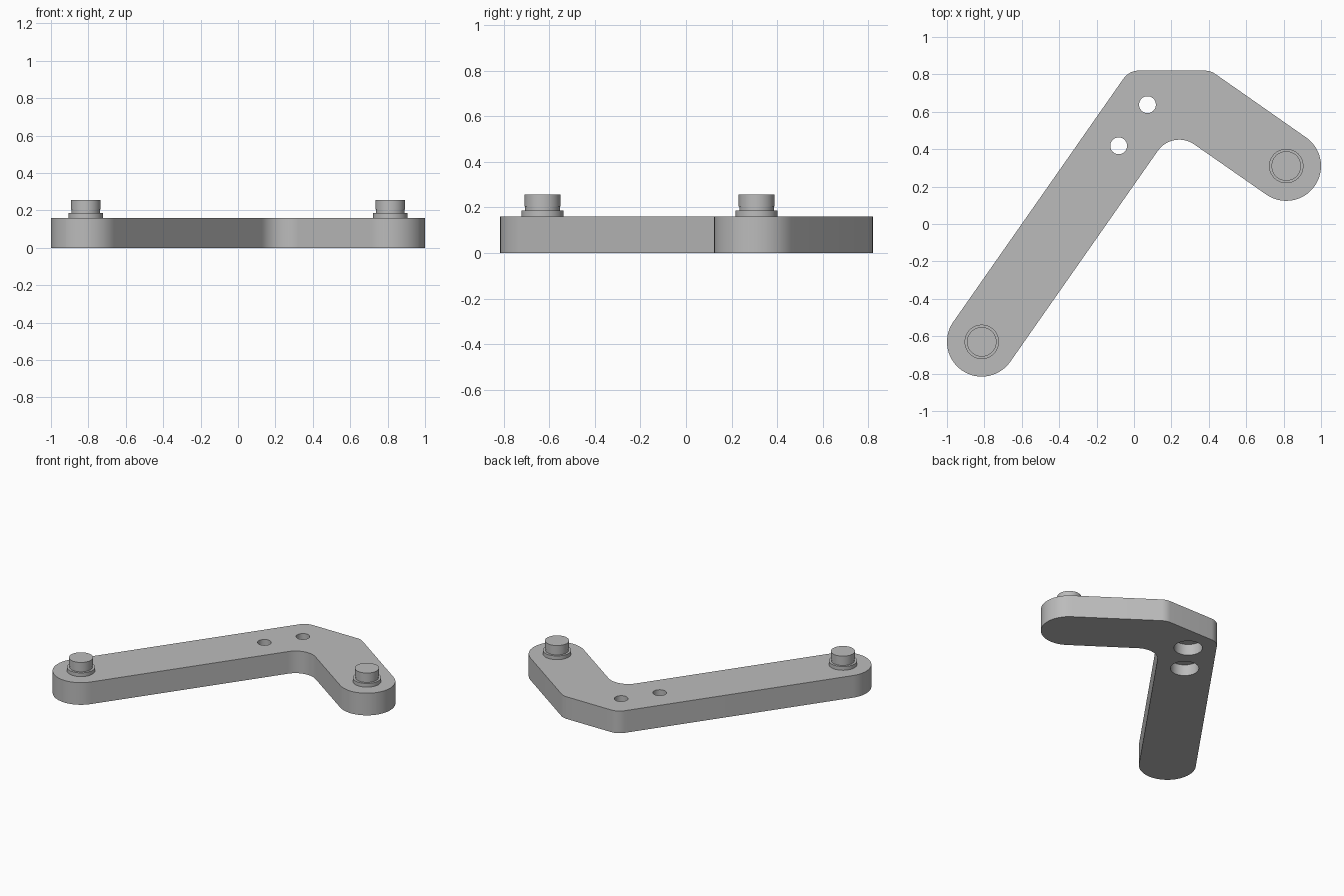
import bpy
import bmesh
from math import cos, sin, tan, pi, radians
from mathutils import Vector

if "Cube" in bpy.data.objects:
    bpy.data.objects.remove(bpy.data.objects["Cube"])

THICK = 0.16
END_R = 0.186
ENDS = {"long_arm": Vector((-0.814, -0.63)), "short_arm": Vector((0.814, 0.31))}

grey = bpy.data.materials.new("steel_grey")
grey.use_nodes = True
colour = (0.5, 0.5, 0.5, 1)
grey.diffuse_color = colour
grey.node_tree.nodes["Principled BSDF"].inputs["Base Color"].default_value = colour


def finish(bm, name):
    bmesh.ops.recalc_face_normals(bm, faces=bm.faces)
    mesh = bpy.data.meshes.new(name)
    bm.to_mesh(mesh)
    bm.free()
    mesh.materials.append(grey)
    obj = bpy.data.objects.new(name, mesh)
    bpy.context.collection.objects.link(obj)
    return obj


def smooth(obj):
    bpy.ops.object.select_all(action="DESELECT")
    obj.select_set(True)
    bpy.context.view_layer.objects.active = obj
    bpy.ops.object.shade_smooth_by_angle(angle=radians(30))


def rounded(corners):
    """Polygon outline with each (point, radius) corner turned into an arc."""
    outline = []
    for i, (p, r) in enumerate(corners):
        a = (corners[i - 1][0] - p).normalized()
        b = (corners[(i + 1) % len(corners)][0] - p).normalized()
        half = a.angle(b) / 2
        centre = p + (a + b).normalized() * r / sin(half)
        start = p + a * r / tan(half) - centre
        end = p + b * r / tan(half) - centre
        sweep = start.angle(end)
        steps = max(4, round(sweep / radians(6)))
        for k in range(steps + 1):
            t = k / steps
            outline.append(centre + (start * sin((1 - t) * sweep)
                                     + end * sin(t * sweep)) / sin(sweep))
    return outline


def lathe(name, profile, at, segments=48):
    """Closed solid turned from (radius, height) pairs."""
    bm = bmesh.new()
    rings = [[bm.verts.new((at[0] + r * cos(2 * pi * k / segments),
                            at[1] + r * sin(2 * pi * k / segments), z))
              for k in range(segments)] for r, z in profile]
    for low, high in zip(rings, rings[1:]):
        for k in range(segments):
            n = (k + 1) % segments
            bm.faces.new((low[k], low[n], high[n], high[k]))
    bm.faces.new(rings[0])
    bm.faces.new(rings[-1])
    return finish(bm, name)


# Angled plate: two perpendicular arms with round ends and a flat-topped elbow
along = Vector((0.573, 0.819))
across = Vector((0.819, -0.573))
a, b = ENDS["long_arm"], ENDS["short_arm"]
reach = (b - a).dot(along)
inner = a + across * END_R + along * (reach - END_R)
left_edge = a - across * END_R
top_edge = b + along * END_R
top_y = 0.82
corners = [
    (a + (-across - along) * END_R, END_R * 0.999),
    (left_edge + along * (top_y - left_edge.y) / along.y, 0.1),
    (top_edge - across * (top_y - top_edge.y) / -across.y, 0.1),
    (b + (along + across) * END_R, END_R * 0.999),
    (b + (across - along) * END_R, END_R * 0.999),
    (inner, 0.14),
    (a + (across - along) * END_R, END_R * 0.999),
]
bm = bmesh.new()
face = bm.faces.new([bm.verts.new((p.x, p.y, 0)) for p in rounded(corners)])
extruded = bmesh.ops.extrude_face_region(bm, geom=[face], use_keep_orig=True)
top_verts = [v for v in extruded["geom"] if isinstance(v, bmesh.types.BMVert)]
bmesh.ops.translate(bm, vec=(0, 0, THICK), verts=top_verts)
plate = finish(bm, "angled_plate")

# Two screw holes, counterbored from below
bore = [(0.093, -0.05), (0.093, 0.08), (0.045, 0.08), (0.045, THICK + 0.05)]
for i, at in enumerate([(0.072, 0.638), (-0.082, 0.418)]):
    cutter = lathe(f"hole_cutter_{i + 1}", bore, at)
    cutter.hide_render = True
    cutter.hide_set(True)
    cut = plate.modifiers.new(f"screw_hole_{i + 1}", "BOOLEAN")
    cut.operation = "DIFFERENCE"
    cut.solver = "EXACT"
    cut.object = cutter

# Bake the holes so that the sharp edges can be marked, then drop the cutters
bpy.context.view_layer.update()
graph = bpy.context.evaluated_depsgraph_get()
cut_mesh = bpy.data.meshes.new_from_object(plate.evaluated_get(graph))
cutters = [m.object for m in plate.modifiers]
plate.modifiers.clear()
plate.data = cut_mesh
for cutter in cutters:
    bpy.data.objects.remove(cutter)
smooth(plate)

# Flanged pin with a shallow neck on each arm end
pin = [(0.092, THICK - 0.01), (0.092, 0.187), (0.076, 0.187), (0.076, 0.205),
       (0.079, 0.205), (0.079, 0.256)]
for arm, at in ENDS.items():
    smooth(lathe(f"{arm}_pin", pin, at))
